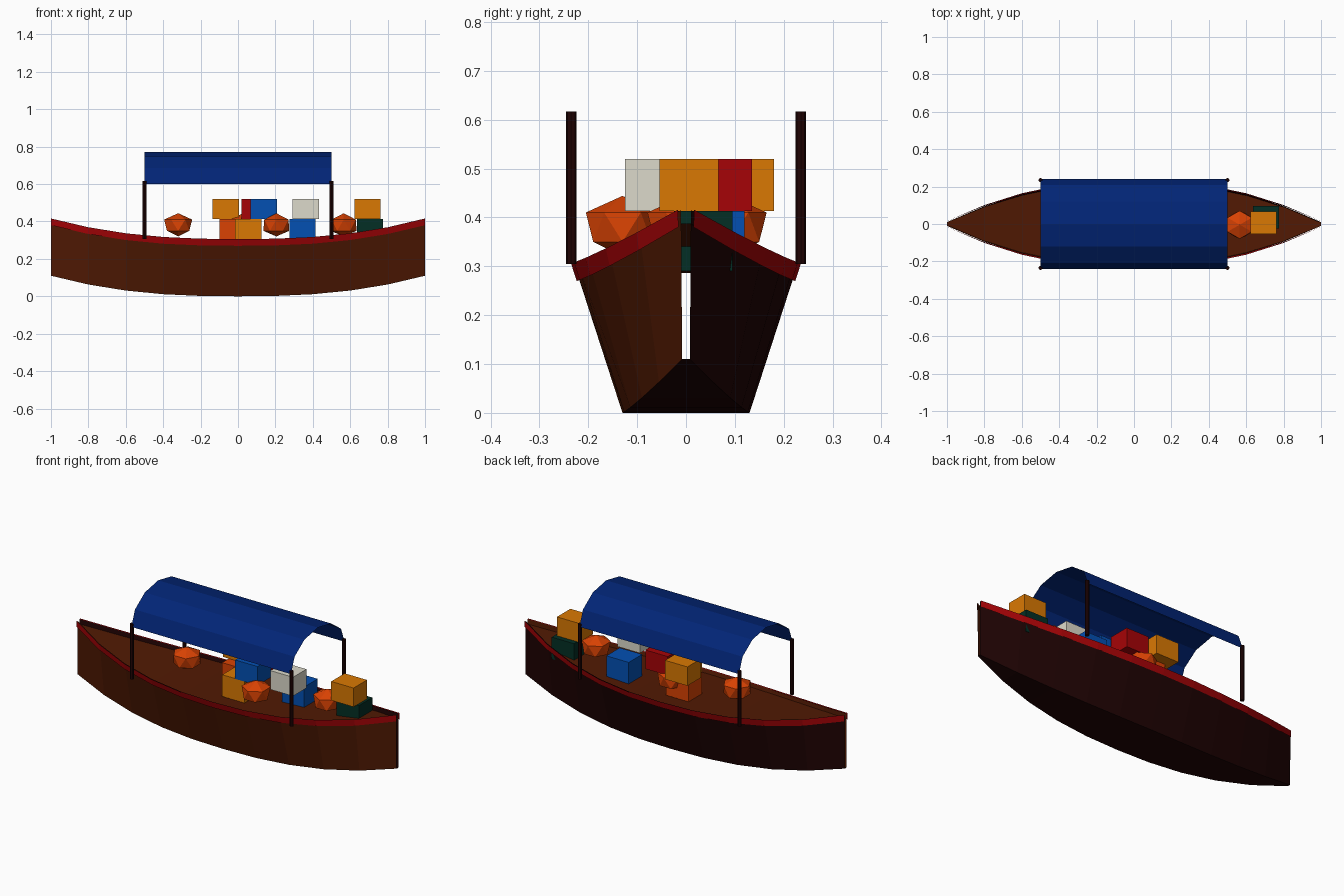
import bpy, bmesh, math
from mathutils import Matrix

if "Cube" in bpy.data.objects:
    bpy.data.objects.remove(bpy.data.objects["Cube"])


def mat(name, rgb):
    m = bpy.data.materials.new(name)
    m.diffuse_color = (*rgb, 1)
    m.use_nodes = True
    m.node_tree.nodes["Principled BSDF"].inputs["Base Color"].default_value = m.diffuse_color
    return m


BROWN = mat("hull brown", (0.082, 0.010, 0.001))
RED = mat("red", (0.38, 0.001, 0.002))
NAVY = mat("canopy blue", (0.0005, 0.018, 0.18))
DARK = mat("dark wood", (0.014, 0.001, 0.001))
ORANGE = mat("amber", (0.70, 0.19, 0.001))
BLUE = mat("bright blue", (0.001, 0.08, 0.45))
GREEN = mat("dark green", (0.001, 0.028, 0.018))
WHITE = mat("off white", (0.72, 0.70, 0.60))
SACK = mat("burnt orange", (0.70, 0.055, 0.001))


def finish(bm, name, *materials):
    me = bpy.data.meshes.new(name)
    bm.to_mesh(me)
    bm.free()
    for m in materials:
        me.materials.append(m)
    ob = bpy.data.objects.new(name, me)
    bpy.context.collection.objects.link(ob)
    return ob


def loft(rows):
    """Skin a list of equal-length point rows with quads."""
    bm = bmesh.new()
    vr = [[bm.verts.new(p) for p in row] for row in rows]
    for a, b in zip(vr, vr[1:]):
        for i in range(len(a) - 1):
            bm.faces.new((a[i], b[i], b[i + 1], a[i + 1]))
    bm.normal_update()
    return bm


# hull shape rules
XS = [-1 + 0.2 * i for i in range(11)]
TOP = 0.305


def rise(x):
    return 0.11 * abs(x) ** 2.5


def half(x, z):
    """Half width of the hull at height z of station x."""
    taper = 1 - abs(x) ** 2.2
    t = (z - rise(x)) / TOP
    low = 0.008 + 0.122 * taper
    high = 0.010 + 0.219 * taper
    return low + (high - low) * t


# hull: two flared sides and a bottom, open at the tips; back and bottom are dark
rows = []
for x in XS:
    zb, zt = rise(x), TOP + rise(x)
    rows.append([(x, -half(x, zt), zt), (x, -half(x, zb), zb),
                 (x, half(x, zb), zb), (x, half(x, zt), zt)])
bm = loft(rows)
if min(f.normal.z for f in bm.faces) > -0.9:   # bottom must face down
    bmesh.ops.reverse_faces(bm, faces=bm.faces)
    bm.normal_update()
for f in bm.faces:
    f.material_index = 1 if f.normal.y > 0.3 or f.normal.z < -0.6 else 0
finish(bm, "hull", BROWN, DARK)

# deck following the sheer of the hull
rows = []
for x in XS:
    z = 0.286 + rise(x) * 0.92
    rows.append([(x, -half(x, z), z), (x, half(x, z), z)])
bm = loft(rows)
if bm.faces[:][5].normal.z < 0:
    bmesh.ops.reverse_faces(bm, faces=bm.faces)
finish(bm, "deck", BROWN)

# red rail strips just outside the hull
for side, label in ((-1, "front"), (1, "back")):
    strip = []
    for x in XS:
        zs = (0.27 + rise(x), 0.306 + rise(x))
        strip.append([(x, side * (half(x, z) + 0.006), z) for z in zs])
    finish(loft(strip if side < 0 else strip[::-1]), label + "_rail", RED)

# arched canopy, a thin sheet of six facets
arc = [math.pi * k / 6 for k in range(7)]
finish(loft([[(x, -0.24 * math.cos(a), 0.60 + 0.172 * math.sin(a)) for a in arc]
             for x in (-0.5, 0.5)]), "canopy", NAVY)

# canopy posts
for x in (-0.5, 0.5):
    for y in (-0.235, 0.235):
        bm = bmesh.new()
        bmesh.ops.create_cone(bm, cap_ends=True, segments=8, radius1=0.011, radius2=0.011,
                              depth=0.312, matrix=Matrix.Translation((x, y, 0.461)))
        finish(bm, "canopy_post", DARK)

# crates: x, y, layer, colour
crates = [
    (-0.03, 0.06, 0, SACK), (0.055, -0.06, 0, ORANGE),
    (0.345, 0.06, 0, BLUE), (0.705, 0.035, 0, GREEN),
    (-0.065, 0.12, 1, ORANGE), (0.09, 0.075, 1, RED), (0.138, -0.063, 1, BLUE),
    (0.362, -0.065, 1, WHITE), (0.692, 0.006, 1, ORANGE),
]
for x, y, layer, colour in crates:
    z0, z1 = ((0.29, 0.413), (0.413, 0.52))[layer]
    bm = bmesh.new()
    bmesh.ops.create_cube(bm, size=1, matrix=Matrix.Translation((x, y, (z0 + z1) / 2))
                          @ Matrix.Diagonal((0.14, 0.12, z1 - z0, 1)))
    finish(bm, "crate", colour)

# faceted sacks: a point, two staggered six-sided rings and a point
for x, y, turn in ((-0.32, 0.0, 0), (0.025, 0.09, 30), (0.205, -0.13, 30), (0.565, -0.004, 30)):
    bm = bmesh.new()
    top, base = bm.verts.new((x, y, 0.444)), bm.verts.new((x, y, 0.32))
    rings = []
    for r, z, off in ((0.075, 0.41, 0), (0.069, 0.35, 30)):
        angles = [math.radians(turn + off + 60 * k) for k in range(6)]
        rings.append([bm.verts.new((x + r * math.cos(a), y + r * math.sin(a), z)) for a in angles])
    up, low = rings
    for k in range(6):
        n = (k + 1) % 6
        bm.faces.new((top, up[k], up[n]))
        bm.faces.new((up[k], low[k], up[n]))
        bm.faces.new((up[n], low[k], low[n]))
        bm.faces.new((base, low[n], low[k]))
    finish(bm, "sack", SACK)
